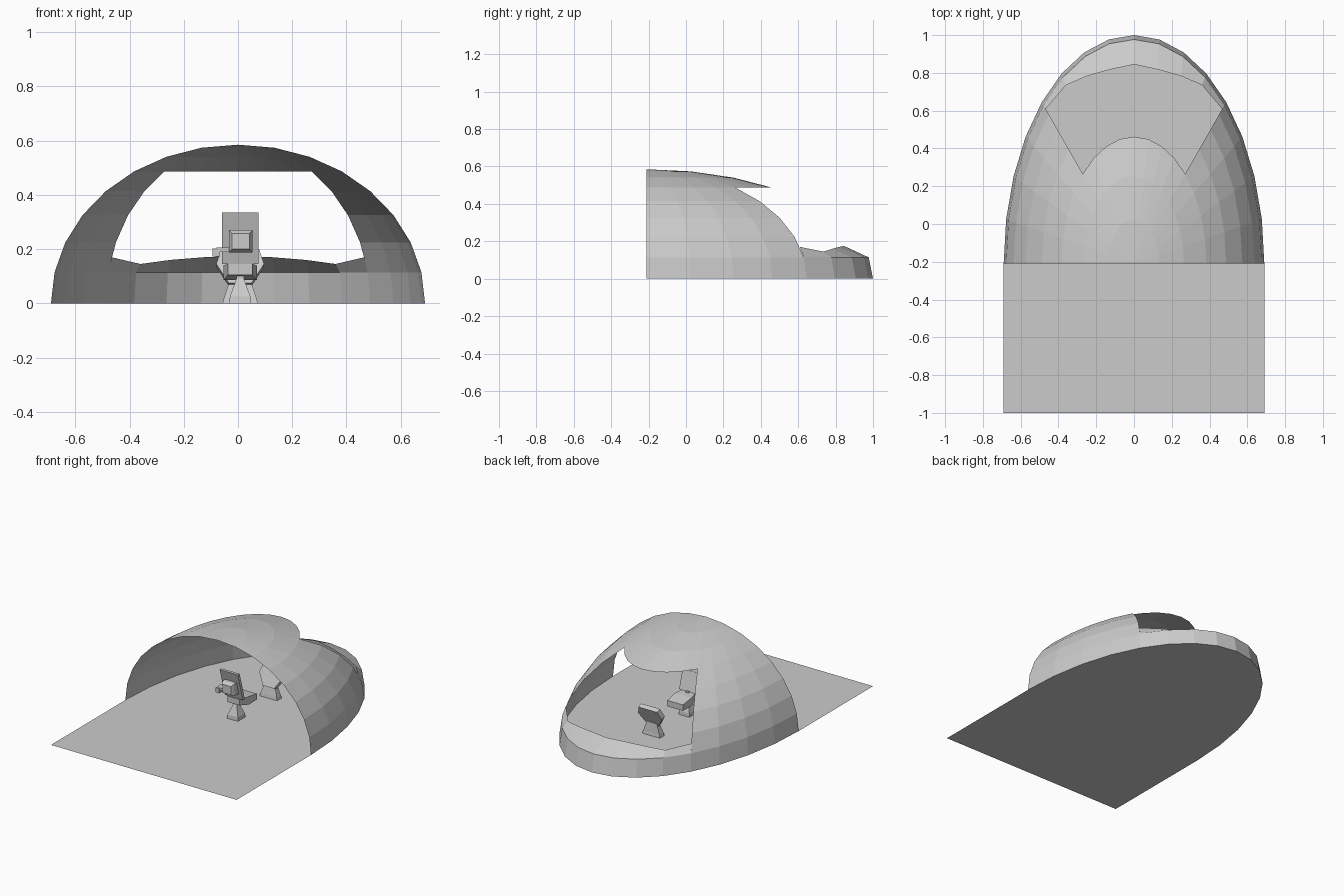
import bpy, bmesh, math
from mathutils import Vector

if "Cube" in bpy.data.objects:
    bpy.data.objects.remove(bpy.data.objects["Cube"])

RX, RY, RZ, CY = 0.69, 1.21, 0.585, -0.21   # half-ellipsoid radii and centre


def finish(name, bm):
    bmesh.ops.recalc_face_normals(bm, faces=bm.faces)
    me = bpy.data.meshes.new(name)
    bm.to_mesh(me)
    bm.free()
    ob = bpy.data.objects.new(name, me)
    bpy.context.collection.objects.link(ob)
    return ob


def loft(name, sections):
    """Closed solid through rings holding equal numbers of points."""
    bm = bmesh.new()
    rings = [[bm.verts.new(p) for p in s] for s in sections]
    for a, b in zip(rings, rings[1:]):
        n = len(a)
        for i in range(n):
            bm.faces.new((a[i], a[(i + 1) % n], b[(i + 1) % n], b[i]))
    bm.faces.new(rings[0])
    bm.faces.new(rings[-1])
    return finish(name, bm)


def flat(cx, cy, hx, hy, z):
    return [(cx + sx * hx, cy + sy * hy, z)
            for sx, sy in ((-1, -1), (1, -1), (1, 1), (-1, 1))]


def upright(cx, hx, y, z0, z1, lean=0.0):
    return [(cx - hx, y, z0), (cx + hx, y, z0),
            (cx + hx, y + lean, z1), (cx - hx, y + lean, z1)]


def on_dome(az, lat):
    a, l = math.radians(az), math.radians(lat)
    return Vector((RX * math.sin(a) * math.cos(l),
                   CY + RY * math.cos(a) * math.cos(l), RZ * math.sin(l)))


# Floor: rectangle joined to half an ellipse
bm = bmesh.new()
outline = [(-RX, -1, 0), (RX, -1, 0)]
outline += [on_dome(90 - i * 11.25, 0) for i in range(17)]
bm.faces.new([bm.verts.new(p) for p in outline])
finish("floor", bm)

# Canopy: quarter of a faceted sphere with a window opening
bm = bmesh.new()
bmesh.ops.create_uvsphere(bm, u_segments=32, v_segments=16, radius=1)
bmesh.ops.delete(bm, geom=[v for v in bm.verts if v.co.y < -1e-4 or v.co.z < -1e-4],
                 context='VERTS')
hole = []
for f in bm.faces:
    c = f.calc_center_median()
    az = abs(math.degrees(math.atan2(c.x, c.y)))
    lat = math.degrees(math.atan2(c.z, math.hypot(c.x, c.y)))
    if az < 45 and 11.25 < lat < 56.25:
        hole.append(f)
bmesh.ops.delete(bm, geom=hole, context='FACES')
for v in bm.verts:
    v.co = (v.co.x * RX, v.co.y * RY + CY, v.co.z * RZ)
finish("canopy", bm)

# Sill: sheet sloping inward from the lower window edge
half = [(0, 0.845, 0.175), (0.125, 0.818, 0.17), (0.25, 0.783, 0.16),
        (0.36, 0.735, 0.145), (0.467, 0.609, 0.17)]
inner = [(-x, y, z) for x, y, z in half[:0:-1]] + half
bm = bmesh.new()
iv = [bm.verts.new(p) for p in inner]
ov = [bm.verts.new(on_dome(i * 11.25, 11.25)) for i in range(-4, 5)]
for i in range(8):
    bm.faces.new((iv[i], iv[i + 1], ov[i + 1], ov[i]))
finish("window_sill", bm)

# Chair: flared pedestal, seat, leaning back, box and side control
CX = 0.008
loft("chair_pedestal", [flat(CX, -0.03, 0.04, 0.04, 0),
                        flat(CX, -0.03, 0.038, 0.038, 0.025),
                        flat(CX, -0.03, 0.014, 0.014, 0.09),
                        flat(CX, -0.03, 0.009, 0.009, 0.15)])
loft("chair_seat", [upright(CX, 0.045, -0.06, 0.105, 0.145),
                    upright(CX, 0.062, 0.02, 0.085, 0.14),
                    upright(CX, 0.058, 0.105, 0.085, 0.125)])
loft("chair_back", [upright(CX, 0.067, -0.055, 0.145, 0.335, -0.055),
                    upright(CX, 0.067, -0.035, 0.145, 0.335, -0.055)])
loft("chair_rear_box", [upright(CX + 0.002, 0.032, -0.135, 0.2, 0.257),
                        upright(CX + 0.002, 0.043, -0.115, 0.188, 0.27),
                        upright(CX + 0.002, 0.043, -0.07, 0.188, 0.27)])
loft("side_arm", [upright(-0.055, 0.025, -0.1, 0.19, 0.206),
                  upright(-0.055, 0.025, -0.08, 0.19, 0.206)])
loft("side_grip", [upright(-0.08, 0.014, -0.105, 0.172, 0.203),
                   upright(-0.08, 0.014, -0.045, 0.172, 0.203)])

# Console: tapered foot and a six-sided panel tilted away from the chair
loft("console_foot", [flat(CX, 0.335, 0.065, 0.025, 0),
                      flat(CX, 0.335, 0.06, 0.022, 0.02),
                      flat(CX, 0.34, 0.038, 0.012, 0.085)])
panel = [(-0.042, 0.31, 0.075), (0.042, 0.31, 0.075), (0.088, 0.34, 0.145),
         (0.07, 0.365, 0.2), (-0.07, 0.365, 0.2), (-0.088, 0.34, 0.145)]
loft("console_panel", [[(x + CX, y, z) for x, y, z in panel],
                       [(x + CX, y + 0.03, z - 0.012) for x, y, z in panel]])
